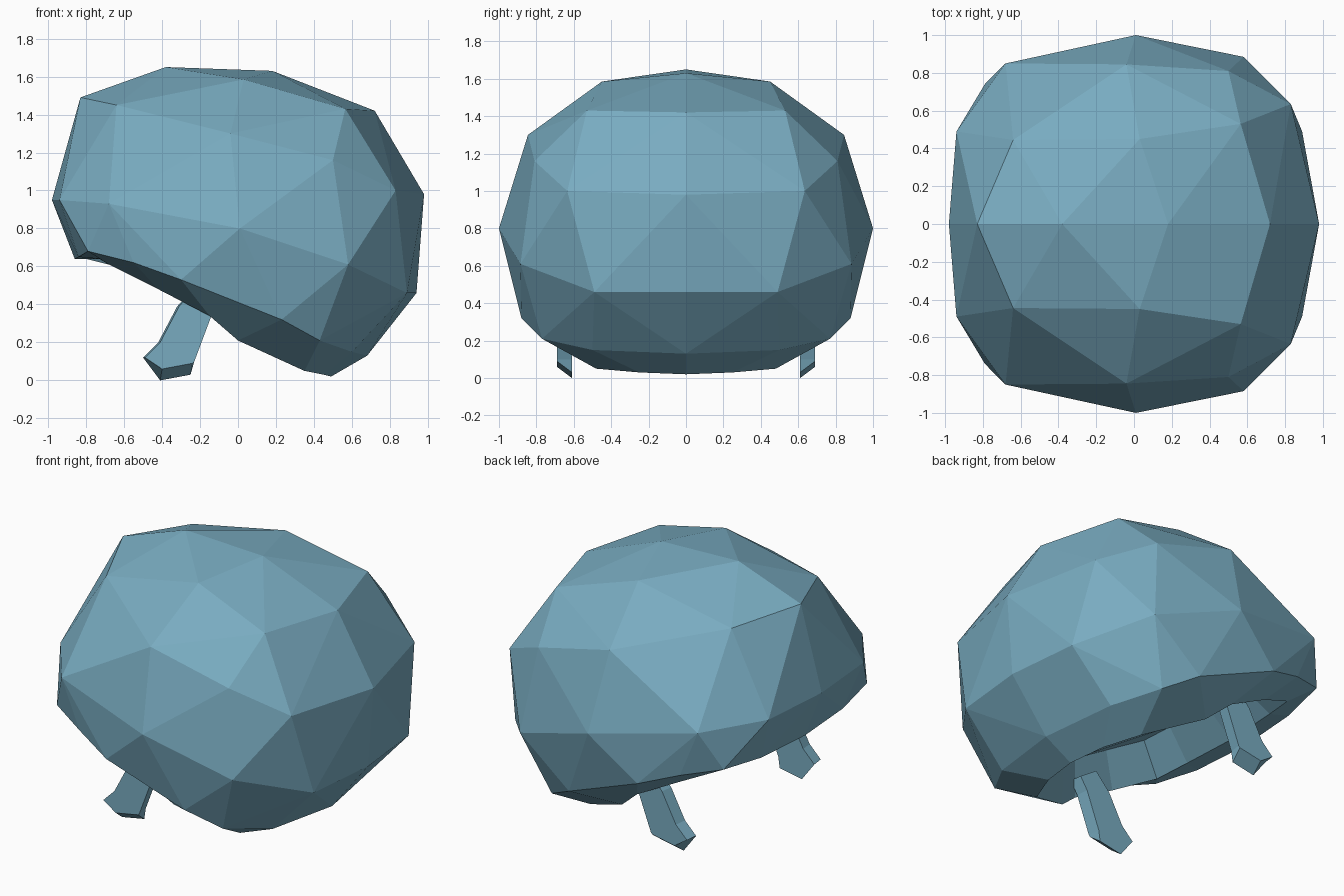
import bpy, bmesh
from mathutils import Vector

if "Cube" in bpy.data.objects:
    bpy.data.objects.remove(bpy.data.objects["Cube"])

mat = bpy.data.materials.new("dusty blue")
mat.diffuse_color = (0.19, 0.41, 0.53, 1)
mat.use_nodes = True
mat.node_tree.nodes["Principled BSDF"].inputs["Base Color"].default_value = mat.diffuse_color


def finish(bm, name):
    bmesh.ops.recalc_face_normals(bm, faces=bm.faces[:])
    me = bpy.data.meshes.new(name)
    bm.to_mesh(me)
    bm.free()
    me.materials.append(mat)
    ob = bpy.data.objects.new(name, me)
    bpy.context.collection.objects.link(ob)
    return ob


def mirror_ring(half):
    """Half loop from front to back -> full closed loop."""
    return half + [(x, -y, z) for x, y, z in half[-2:0:-1]]


# Faceted dome: key points of one half, mirrored
mid = [(-.38, 0, 1.65), (.18, 0, 1.63), (.72, 0, 1.42), (.98, 0, .98),
       (.94, 0, .46), (-.83, 0, 1.49), (-.98, 0, .95)]
side = [(.03, .45, 1.585), (-.64, .445, 1.45), (.565, .53, 1.43),
        (-.04, .845, 1.30), (.5, .81, 1.16), (.01, 1, .8), (.83, .635, 1),
        (-.68, .85, .93), (-.94, .49, .95), (.58, .885, .61), (.89, .49, .46)]
# Lower edge and the lip turned in beneath it
outer = mirror_ring([(-.86, 0, .64), (-.84, .42, .65), (-.79, .74, .68),
                     (-.55, .85, .62), (-.3, .93, .53), (.23, .88, .32),
                     (.43, .77, .21), (.6, .5, .15), (.68, 0, .13)])
inner = mirror_ring([(-.75, 0, .64), (-.73, .38, .64), (-.68, .6, .61),
                     (-.42, .7, .48), (-.15, .72, .34), (0, .66, .21),
                     (.35, .48, .05), (.45, .25, .03), (.49, 0, .02)])

bm = bmesh.new()
for p in mid + side + [(x, -y, z) for x, y, z in side]:
    bm.verts.new(p)
rim = [bm.verts.new(p) for p in outer]
bmesh.ops.convex_hull(bm, input=bm.verts[:], use_existing_faces=False)
bm.normal_update()
rim_set = set(rim)
cap = [f for f in bm.faces if all(v in rim_set for v in f.verts) and f.normal.z < -.6]
bmesh.ops.delete(bm, geom=cap, context='FACES')

# Lip and shallow hollow underneath
lip = [bm.verts.new(p) for p in inner]
centre = Vector((-.12, 0, .34))
hollow = [bm.verts.new(centre + (Vector(p) - centre) * .85 + Vector((.09, 0, .2)))
          for p in inner]
n = len(rim)
for a, b in ((rim, lip), (lip, hollow)):
    for i in range(n):
        j = (i + 1) % n
        bm.faces.new((a[i], a[j], b[j], b[i]))
bm.faces.new(hollow)
finish(bm, "faceted_dome")

# Two bent side tabs hanging below the lip
profile = [(-.22, .5), (-.32, .39), (-.42, .2), (-.5, .12), (-.41, 0),
           (-.25, .03), (-.24, .1), (-.15, .34), (-.1, .42)]
for s, name in ((1, "side_tab_back"), (-1, "side_tab_front")):
    bm = bmesh.new()
    near = [bm.verts.new((x, s * .61, z)) for x, z in profile]
    far = [bm.verts.new((x + .01, s * .69, z + (.06 if z < .05 else 0)))
           for x, z in profile]
    m = len(profile)
    bm.faces.new(near)
    bm.faces.new(far)
    for i in range(m):
        j = (i + 1) % m
        bm.faces.new((near[i], near[j], far[j], far[i]))
    finish(bm, name)
